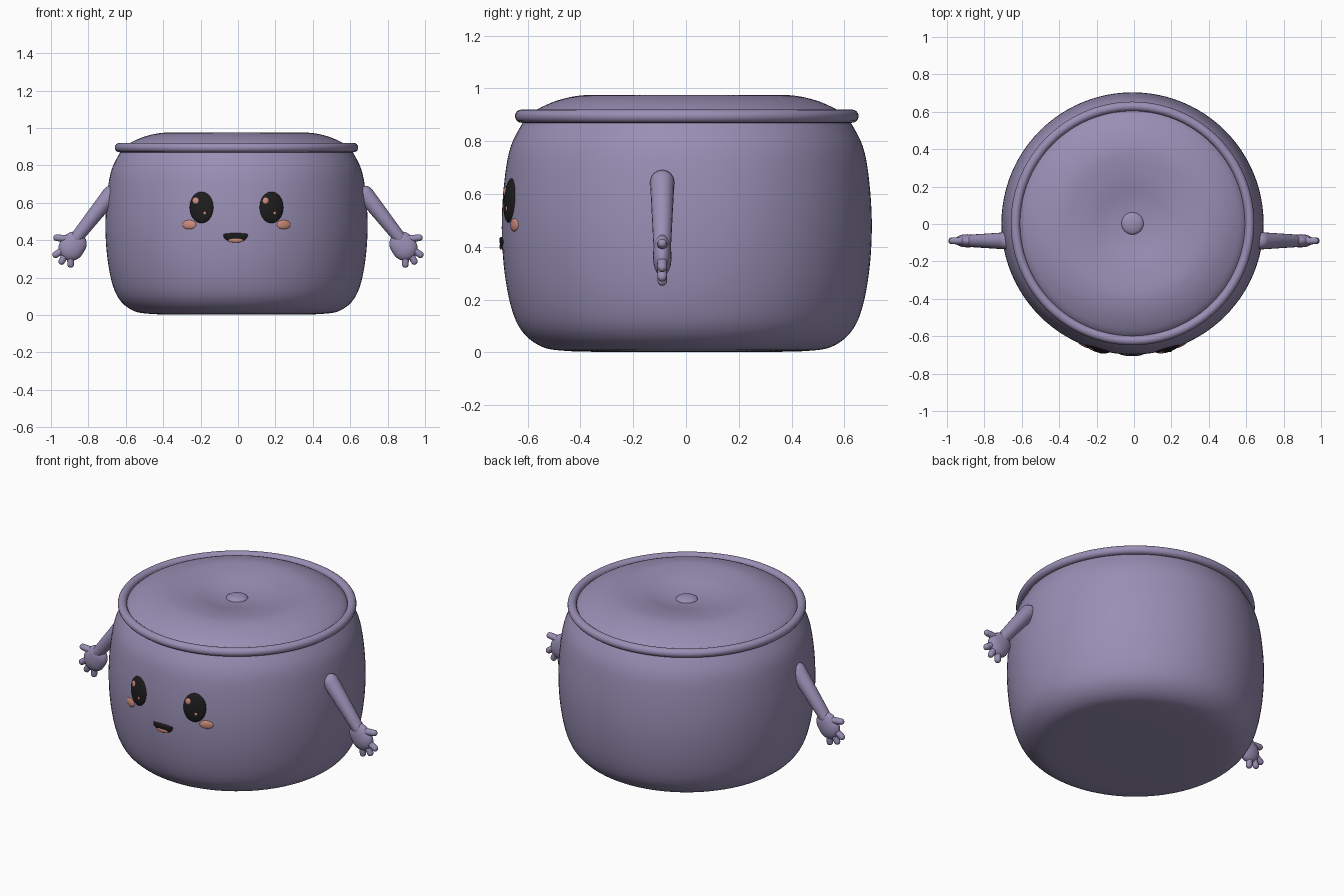
import bpy, bmesh
from math import sin, cos, pi, sqrt, radians
from mathutils import Vector, Matrix

cube = bpy.data.objects.get("Cube")
if cube:
    bpy.data.objects.remove(cube)

CX = -0.008  # the pot sits slightly off centre


def material(name, colour):
    m = bpy.data.materials.new(name)
    m.use_nodes = True
    m.diffuse_color = (*colour, 1)
    m.node_tree.nodes["Principled BSDF"].inputs["Base Color"].default_value = (*colour, 1)
    return m


LILAC = material("lilac", (0.32, 0.275, 0.46))
BLACK = material("black", (0.012, 0.012, 0.012))
SALMON = material("salmon", (0.62, 0.26, 0.2))


def finish(name, bm, mat, angle=50):
    bmesh.ops.remove_doubles(bm, verts=bm.verts, dist=1e-5)
    bmesh.ops.recalc_face_normals(bm, faces=bm.faces)
    mesh = bpy.data.meshes.new(name)
    bm.to_mesh(mesh)
    bm.free()
    mesh.materials.append(mat)
    ob = bpy.data.objects.new(name, mesh)
    bpy.context.collection.objects.link(ob)
    bpy.ops.object.select_all(action='DESELECT')
    ob.select_set(True)
    bpy.context.view_layer.objects.active = ob
    bpy.ops.object.shade_smooth_by_angle(angle=radians(angle))
    return ob


def smooth_path(pts, steps=5):
    """Catmull-Rom curve through the points."""
    p = [Vector(q) for q in pts]
    p = [p[0]] + p + [p[-1]]
    out = []
    for a, b, c, d in zip(p, p[1:], p[2:], p[3:]):
        for i in range(steps):
            t = i / steps
            out.append(b + (c - a) * t / 2 + (a * 2 - b * 5 + c * 4 - d) * t * t / 2
                       + (b * 3 - a - c * 3 + d) * t ** 3 / 2)
    return out + [p[-1]]


def lathe(bm, pts, segs, matrix=Matrix.Identity(4), closed=False):
    rings = [[bm.verts.new(matrix @ Vector((r * cos(2 * pi * i / segs), r * sin(2 * pi * i / segs), z)))
              for i in range(segs)] for r, z in pts]
    pairs = list(zip(rings, rings[1:]))
    if closed:
        pairs.append((rings[-1], rings[0]))
    for a, b in pairs:
        for i in range(segs):
            j = (i + 1) % segs
            bm.faces.new((a[i], a[j], b[j], b[i]))


def lathe_part(name, pts, segs=96, z=0, closed=False):
    bm = bmesh.new()
    lathe(bm, pts, segs, Matrix.Translation((CX, 0.003, z)), closed)
    return finish(name, bm, LILAC)


# Pot body
body = smooth_path([(0, 0.002), (0.3, 0.002), (0.46, 0.006), (0.55, 0.022), (0.62, 0.075),
                    (0.662, 0.16), (0.69, 0.3), (0.701, 0.47), (0.692, 0.64),
                    (0.667, 0.78), (0.61, 0.89)])
lathe_part("pot_body", body)

# Lid with a sunken middle, and its button
lathe_part("lid", smooth_path([(0.61, 0.885), (0.575, 0.916), (0.5, 0.951), (0.42, 0.971),
                               (0.35, 0.974), (0.24, 0.962), (0.12, 0.938), (0, 0.926)]))
lathe_part("lid_button", [(0.06 * cos(i * pi / 16), 0.022 * sin(i * pi / 16)) for i in range(-8, 9)],
           32, 0.928)

# Rim ring
lathe_part("rim", [(0.626 + 0.025 * cos(i * pi / 8), 0.895 + 0.025 * sin(i * pi / 8))
                   for i in range(16)], closed=True)


def body_radius(z):
    for a, b in zip(body, body[1:]):
        if a.y <= z <= b.y and b.y > a.y:
            return a.x + (b.x - a.x) * (z - a.y) / (b.y - a.y)
    return 0.7


def patch(name, x, z, half_width, up, down, bulge, mat, lift=-0.002):
    """Domed plate wrapped onto the front of the body."""
    bm = bmesh.new()
    segs, count = 32, 7
    rings = []
    for k in range(count + 1):
        t = sin(k / count * pi / 2)
        ring = []
        for i in range(segs):
            a = 2 * pi * i / segs
            u = x - CX + t * half_width * cos(a)
            v = z + t * (up if sin(a) > 0 else down) * sin(a)
            r = body_radius(v) + lift + bulge * sqrt(max(0, 1 - t * t))
            ring.append(bm.verts.new((CX + u, 0.003 - sqrt(r * r - u * u), v)))
        rings.append(ring)
    for a, b in zip(rings, rings[1:]):
        for i in range(segs):
            j = (i + 1) % segs
            bm.faces.new((a[i], a[j], b[j], b[i]))
    ob = finish(name, bm, mat)
    # keep the open plate facing outward
    if sum(p.normal.y for p in ob.data.polygons) > 0:
        ob.data.flip_normals()


# Face
for side, s in (("left", 1), ("right", -1)):
    ex = CX + s * 0.187
    patch(side + "_eye", ex, 0.575, 0.064, 0.085, 0.085, 0.018, BLACK)
    patch(side + "_eye_glint", ex - 0.03, 0.61, 0.018, 0.019, 0.019, 0.008, SALMON, 0.009)
    patch(side + "_eye_small_glint", ex + 0.017, 0.545, 0.008, 0.009, 0.009, 0.004, SALMON, 0.013)
    patch(side + "_cheek", CX + s * 0.253, 0.483, 0.037, 0.025, 0.025, 0.01, SALMON)
patch("mouth", -0.013, 0.43, 0.067, 0.008, 0.044, 0.012, BLACK)
patch("tongue", -0.013, 0.4, 0.04, 0.01, 0.012, 0.004, SALMON, 0.007)


def capsule(bm, x1, z1, r1, x2, z2, r2, flat=1.0):
    """Tapered round-ended limb in the plane of the arms."""
    a, b = Vector((x1, 0, z1)), Vector((x2, 0, z2))
    length = (b - a).length
    pts = [(r1 * cos(i * pi / 12), r1 * sin(i * pi / 12)) for i in range(-6, 1)]
    pts += [(r2 * cos(i * pi / 12), length + r2 * sin(i * pi / 12)) for i in range(7)]
    turn = (b - a).to_track_quat('Z', 'Y').to_matrix().to_4x4()
    place = Matrix.Translation((0, -0.09, 0)) @ Matrix.Diagonal((1, flat, 1, 1))
    lathe(bm, pts, 20, place @ Matrix.Translation(a) @ turn)


# Arms with hands
for side, s in (("left", 1), ("right", -1)):
    bm = bmesh.new()
    capsule(bm, 0.68, 0.645, 0.046, 0.862, 0.415, 0.034)
    capsule(bm, 0.875, 0.38, 0.066, 0.892, 0.358, 0.068, 0.52)
    for x, z in ((0.97, 0.413), (0.975, 0.322), (0.943, 0.286), (0.895, 0.27)):
        capsule(bm, 0.895, 0.375 if z < 0.4 else 0.405, 0.021, x, z, 0.0175)
    for v in bm.verts:
        v.co.x *= s
    finish(side + "_arm", bm, LILAC)
